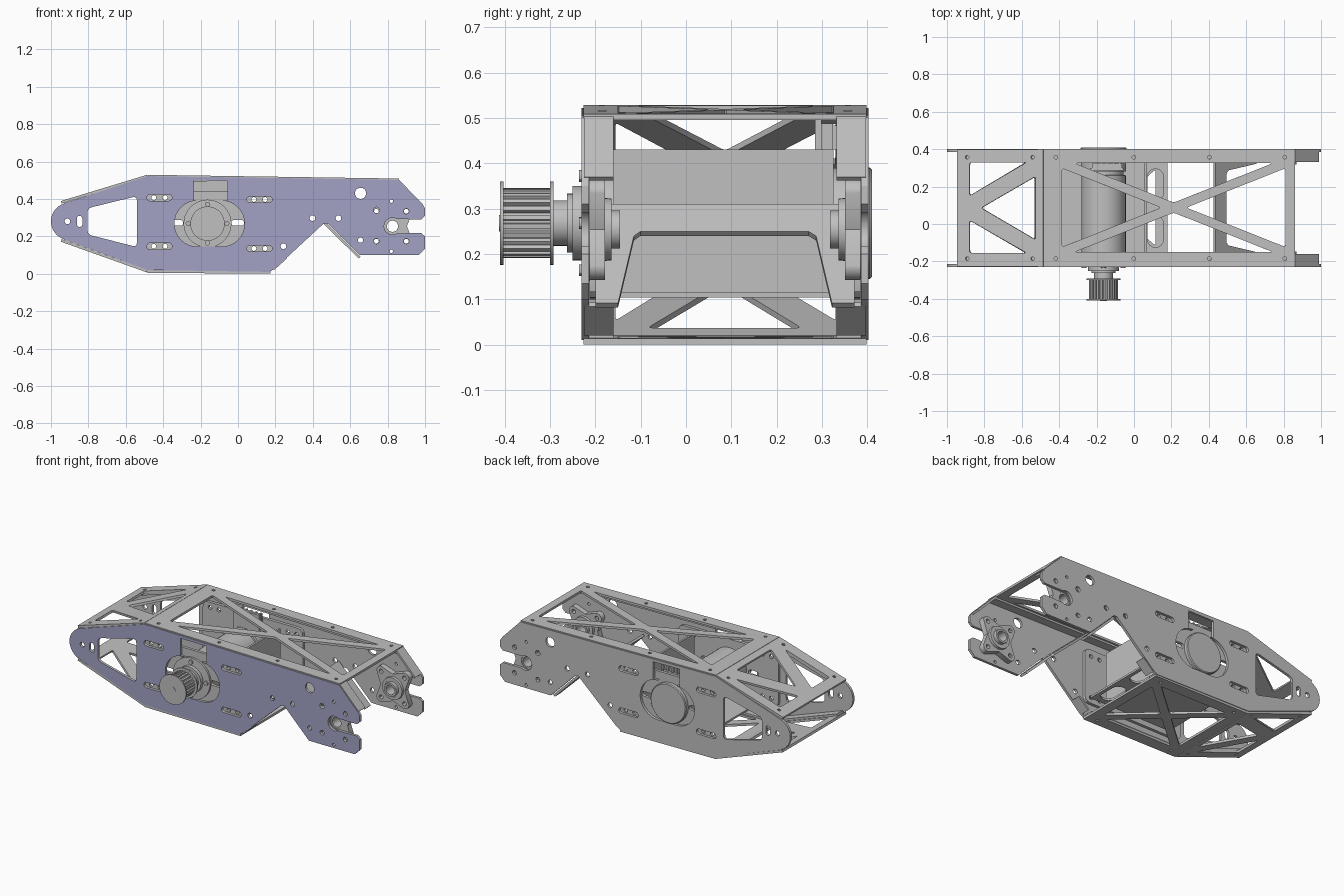
import bpy, bmesh, math
from mathutils import Matrix, Vector

if "Cube" in bpy.data.objects:
    bpy.data.objects.remove(bpy.data.objects["Cube"])


def material(name, rgb):
    m = bpy.data.materials.new(name)
    m.use_nodes = True
    m.diffuse_color = (*rgb, 1)
    m.node_tree.nodes["Principled BSDF"].inputs["Base Color"].default_value = (*rgb, 1)
    return m


GREY = material("metal grey", (0.53, 0.53, 0.53))
LAVENDER = material("lavender", (0.36, 0.36, 0.56))
parts = []


def add(name, mesh):
    ob = bpy.data.objects.new(name, mesh)
    bpy.context.collection.objects.link(ob)
    mesh.materials.clear()
    mesh.materials.append(GREY)
    parts.append(ob)
    return ob


# ---- 2D loop helpers ----
def arc(cx, cy, r, a0, a1, n=16):
    return [(cx + r * math.cos(math.radians(a0 + (a1 - a0) * i / n)),
             cy + r * math.sin(math.radians(a0 + (a1 - a0) * i / n))) for i in range(n + 1)]


def circle(cx, cy, r, n=20):
    return arc(cx, cy, r, 0, 360, n)[:-1]


def slot(cx, cy, w, h):
    r = min(w, h) / 2
    if w >= h:
        return arc(cx + w / 2 - r, cy, r, -90, 90, 8) + arc(cx - w / 2 + r, cy, r, 90, 270, 8)
    return arc(cx, cy + h / 2 - r, r, 0, 180, 8) + arc(cx, cy - h / 2 + r, r, 180, 360, 8)


def rounded(pts, r=0.015):
    out = []
    for i, p in enumerate(pts):
        p, a, b = Vector(p), Vector(pts[i - 1]), Vector(pts[(i + 1) % len(pts)])
        s = p + (a - p).normalized() * r
        e = p + (b - p).normalized() * r
        for t in (0, 0.33, 0.67, 1):
            out.append(tuple(s * (1 - t) ** 2 + p * 2 * t * (1 - t) + e * t * t))
    return out


def rect(x0, y0, x1, y1):
    return [(x0, y0), (x1, y0), (x1, y1), (x0, y1)]


def cross_windows(x0, y0, x1, y1, w=0.05):
    """Four triangular windows that leave an X brace."""
    cx, cy, t = (x0 + x1) / 2, (y0 + y1) / 2, math.atan2(y1 - y0, x1 - x0)
    v, h = w / 2 / math.cos(t), w / 2 / math.sin(t)
    tris = [[(x0, y0 + v), (cx - h, cy), (x0, y1 - v)], [(x1, y0 + v), (x1, y1 - v), (cx + h, cy)],
            [(x0 + h, y0), (x1 - h, y0), (cx, cy - v)], [(x0 + h, y1), (cx, cy + v), (x1 - h, y1)]]
    return [rounded(p) for p in tris]


# ---- part builders ----
def sheet(name, loops, matrix, t):
    """Flat plate of thickness t; the first loop is the outline, the rest are holes."""
    cu = bpy.data.curves.new(name, "CURVE")
    cu.dimensions, cu.fill_mode, cu.extrude = "2D", "BOTH", t / 2
    for loop in loops:
        s = cu.splines.new("POLY")
        s.points.add(len(loop) - 1)
        for pt, (u, v) in zip(s.points, loop):
            pt.co = (u, v, 0, 1)
        s.use_cyclic_u = True
    tmp = bpy.data.objects.new(name, cu)
    bpy.context.collection.objects.link(tmp)
    bpy.context.view_layer.update()
    me = bpy.data.meshes.new_from_object(tmp.evaluated_get(bpy.context.evaluated_depsgraph_get()))
    bpy.data.objects.remove(tmp)
    bm = bmesh.new()
    bm.from_mesh(me)
    bmesh.ops.remove_doubles(bm, verts=bm.verts, dist=1e-5)
    bmesh.ops.transform(bm, matrix=matrix, verts=bm.verts)
    bmesh.ops.recalc_face_normals(bm, faces=bm.faces)
    bm.to_mesh(me)
    bm.free()
    me.name = name
    return add(name, me)


def upright(y):
    """Local u = x, v = z, at depth y."""
    return Matrix(((1, 0, 0, 0), (0, 0, -1, y), (0, 1, 0, 0), (0, 0, 0, 1)))


def sloped(p0, p1):
    """Local u runs from p0 to p1 in the xz plane, v = y."""
    d = Vector((p1[0] - p0[0], p1[1] - p0[1])).normalized()
    return Matrix(((d.x, 0, -d.y, p0[0]), (0, 1, 0, 0), (d.y, 0, d.x, p0[1]), (0, 0, 0, 1)))


def lathe(name, cx, cz, profile, n=40, ring=False):
    """Revolve (y, radius) points about an axis along y; a ring profile is closed on itself."""
    bm = bmesh.new()
    rows = [[bm.verts.new((cx + r * math.cos(k * math.tau / n), y, cz + r * math.sin(k * math.tau / n)))
             for k in range(n)] for y, r in profile]
    for a, b in zip(rows, rows[1:] + (rows[:1] if ring else [])):
        for k in range(n):
            bm.faces.new((a[k], a[(k + 1) % n], b[(k + 1) % n], b[k]))
    if not ring:
        bm.faces.new(rows[0])
        bm.faces.new(rows[-1])
    bmesh.ops.recalc_face_normals(bm, faces=bm.faces)
    me = bpy.data.meshes.new(name)
    bm.to_mesh(me)
    bm.free()
    return add(name, me)


MX, MZ = -0.163, 0.268          # motor axis
BX, BZ = 0.826, 0.254           # bearing axis
MID = 0.086                     # middle of the frame in y

# ---- side plates ----
outline = (arc(-0.9, 0.28, 0.1, 253, 107) + [(-0.485, 0.522), (0.858, 0.502), (0.99, 0.366), (1, 0.35),
           (1, 0.31), (0.98, 0.291)] + arc(BX, BZ, 0.045, 57, 303) +
           [(0.98, 0.217), (1, 0.2), (1, 0.135), (0.965, 0.1), (0.65, 0.1), (0.48, 0.27), (0.46, 0.27),
            (0.2, 0.03), (0.17, 0.01), (-0.485, 0.02)])
opening = (arc(0.035 - 0.123, MZ, 0.123, -90, 90) + [(-0.055, 0.391), (-0.055, 0.5), (-0.235, 0.5),
           (-0.235, 0.391)] + arc(-0.34 + 0.123, MZ, 0.123, 90, 270))
slots = [(-0.42, 0.407), (0.115, 0.397), (-0.42, 0.147), (0.115, 0.135)]
holes = [(-0.912, 0.28, 0.015), (0.243, 0.147, 0.015), (0.398, 0.297, 0.015), (0.537, 0.297, 0.015),
         (0.655, 0.43, 0.03), (0.74, 0.34, 0.016), (0.82, 0.388, 0.009), (0.9, 0.334, 0.014),
         (0.655, 0.18, 0.014), (0.74, 0.174, 0.014), (0.9, 0.174, 0.014), (0.82, 0.12, 0.009)]
plate = [outline, opening, slot(-0.847, 0.28, 0.03, 0.06),
         rounded([(-0.805, 0.21), (-0.54, 0.143), (-0.54, 0.415), (-0.805, 0.35)], 0.025)]
plate += [slot(x, z, 0.135, 0.034) for x, z in slots] + [circle(*h) for h in holes]
front_plate = sheet("front_side_plate", plate, upright(-0.222), 0.016)
front_plate.data.materials.append(LAVENDER)
for f in front_plate.data.polygons:
    f.material_index = int(f.normal.y < -0.9)
sheet("back_side_plate", plate, upright(0.394), 0.016)

# ---- top and bottom truss panels ----
Y0, Y1 = -0.226, 0.398


def panel(name, p0, p1, windows, rivets):
    L = math.dist(p0, p1)
    dots = [circle(u * L, y, 0.01, 10) for u in rivets for y in (-0.185, 0.357)]
    sheet(name, [rect(0, Y0, L, Y1)] + windows + dots, sloped(p0, p1), 0.014)


k_brace = [rounded(p) for p in (
    [(0.07, 0.33), (0.07, 0.15), (0.39, 0.33)], [(0.07, -0.155), (0.39, -0.155), (0.07, 0.02)],
    [(0.135, MID), (0.44, -0.085), (0.44, 0.255)])]
panel("top_panel", (-0.485, 0.522), (0.86, 0.502), cross_windows(0.1, -0.15, 1.295, 0.325),
      (0.05, 0.36, 0.66, 0.96))
panel("top_slope_panel", (-0.945, 0.382), (-0.485, 0.522), k_brace, (0.12, 0.88))
panel("bottom_panel", (-0.485, 0.012), (0.175, 0.007), cross_windows(0.06, -0.15, 0.6, 0.325), (0.1, 0.9))
panel("bottom_slope_panel", (-0.945, 0.178), (-0.485, 0.014), k_brace, (0.12, 0.88))

# ---- bent flanges of the side plates ----
bends = [((-0.485, 0.508), (0.86, 0.488)), ((-0.93, 0.372), (-0.485, 0.508)), ((0.855, 0.5), (0.985, 0.366)),
         ((-0.485, 0.026), (0.17, 0.02)), ((-0.93, 0.187), (-0.485, 0.028)), ((0.19, 0.025), (0.26, 0.088))]
for i, (a, b) in enumerate(bends):
    for side, y0, y1 in (("front", -0.225, -0.16), ("back", 0.332, 0.397)):
        sheet(f"{side}_flange_{i + 1}", [rect(0, y0, math.dist(a, b), y1)], sloped(a, b), 0.012)

# ---- cross brace at the notch, with an open trapezoid cut ----
brace = [(0, -0.2), (0.31, -0.2), (0.31, -0.15), (0.1, -0.115), (0.085, -0.1), (0.085, 0.27), (0.1, 0.287),
         (0.31, 0.322), (0.31, 0.372), (0, 0.372)]
sheet("notch_brace", [brace], sloped((0.43, 0.305), (0.648, 0.088)), 0.014)

# ---- motor cradle ----
bolt_holes = [circle(x + d, z, 0.013, 12) for x, z in slots for d in (-0.03, 0.03)]
clamp = [rounded(rect(-0.5, 0.1, 0.19, 0.44), 0.04)]
clamp += [slot(x, 0.272, 0.07, 0.03) for x in (-0.328, -0.002)] + bolt_holes
for side, y in (("front", -0.204), ("back", 0.376)):
    sheet(f"{side}_motor_clamp", clamp, upright(y), 0.018)
sheet("cradle_floor", [rect(-0.385, -0.16, 0.18, 0.325), slot(0.5 - 0.385, 0.21, 0.085, 0.17),
                       slot(0.5 - 0.385, -0.04, 0.085, 0.17)], sloped((0, 0.11), (1, 0.11)), 0.012)
sheet("cradle_wall", [rect(0, -0.16, 0.325, 0.325)], sloped((0.06, 0.105), (0.06, 0.43)), 0.012)

# ---- motor ----
lathe("motor_body", MX, MZ, [(-0.2, 0.1), (-0.195, 0.119), (0.26, 0.119), (0.262, 0.108), (0.28, 0.108),
                             (0.282, 0.121), (0.37, 0.121)])
lathe("motor_back_cap", MX, MZ, [(0.36, 0.123), (0.405, 0.123), (0.41, 0.118)])
lathe("motor_face", MX, MZ, [(-0.2, 0.128), (-0.226, 0.128), (-0.228, 0.082), (-0.25, 0.082), (-0.25, 0.065),
                             (-0.262, 0.065), (-0.262, 0.05), (-0.3, 0.05)])
for k in range(4):
    a = k * math.pi / 2
    lathe(f"motor_bolt_{k + 1}", MX + 0.104 * math.cos(a), MZ + 0.104 * math.sin(a),
          [(-0.22, 0.013), (-0.236, 0.013)], 12)
sheet("terminal_plate", [rect(-0.235, 0.37, -0.055, 0.495)], upright(0.292), 0.014)
sheet("terminal_block", [rect(-0.225, 0.425, -0.065, 0.488)], upright(0.308), 0.03)
for i in range(5):
    x = -0.215 + i * 0.033
    sheet(f"terminal_fin_{i + 1}", [rect(x, 0.43, x + 0.01, 0.483)], upright(0.333), 0.02)

# ---- toothed pulley ----
teeth = []
for k in range(24):
    for da, r in ((0, 0.068), (0.3, 0.068), (0.4, 0.077), (0.9, 0.077)):
        a = (k + da) * math.tau / 24
        teeth.append((MX + r * math.cos(a), MZ + r * math.sin(a)))
sheet("pulley_teeth", [teeth], upright(-0.35), 0.11)
for i, y in enumerate((-0.41, -0.3)):
    lathe(f"pulley_rim_{i + 1}", MX, MZ, [(y, 0.092), (y + 0.008, 0.092)])
lathe("pulley_shaft", MX, MZ, [(-0.4125, 0.018), (-0.25, 0.018)], 20)

# ---- flanged bearings at the open end ----
lugs = [(0.74, 0.174), (0.9, 0.174), (0.9, 0.334), (0.74, 0.334)]
base = []
for i, (x, z) in enumerate(lugs):
    base += arc(x, z, 0.032, 180 + 90 * i, 270 + 90 * i, 6)
    nx, nz = lugs[(i + 1) % 4]
    mx, mz = (x + nx) / 2, (z + nz) / 2
    base.append((mx + (mx - BX) * 0.05, mz + (mz - BZ) * 0.05))
for side, s in (("front", -1), ("back", 1)):
    def depth(d):
        return MID + s * d
    sheet(f"{side}_bearing_base", [base, circle(BX, BZ, 0.04)] + [circle(x, z, 0.013, 12) for x, z in lugs],
          upright(depth(0.282)), 0.034)
    lathe(f"{side}_bearing_housing", BX, BZ, [(depth(0.29), 0.072), (depth(0.25), 0.068),
          (depth(0.25), 0.05), (depth(0.29), 0.05)], 32, True)
    lathe(f"{side}_bearing_race", BX, BZ, [(depth(0.295), 0.052), (depth(0.255), 0.052), (depth(0.255), 0.042),
          (depth(0.232), 0.042), (depth(0.232), 0.03), (depth(0.295), 0.03)], 32, True)

# ---- smooth round surfaces, keep sheet edges sharp ----
bpy.ops.object.select_all(action="DESELECT")
for ob in parts:
    ob.select_set(True)
bpy.context.view_layer.objects.active = parts[0]
bpy.ops.object.shade_smooth_by_angle(angle=math.radians(30))
